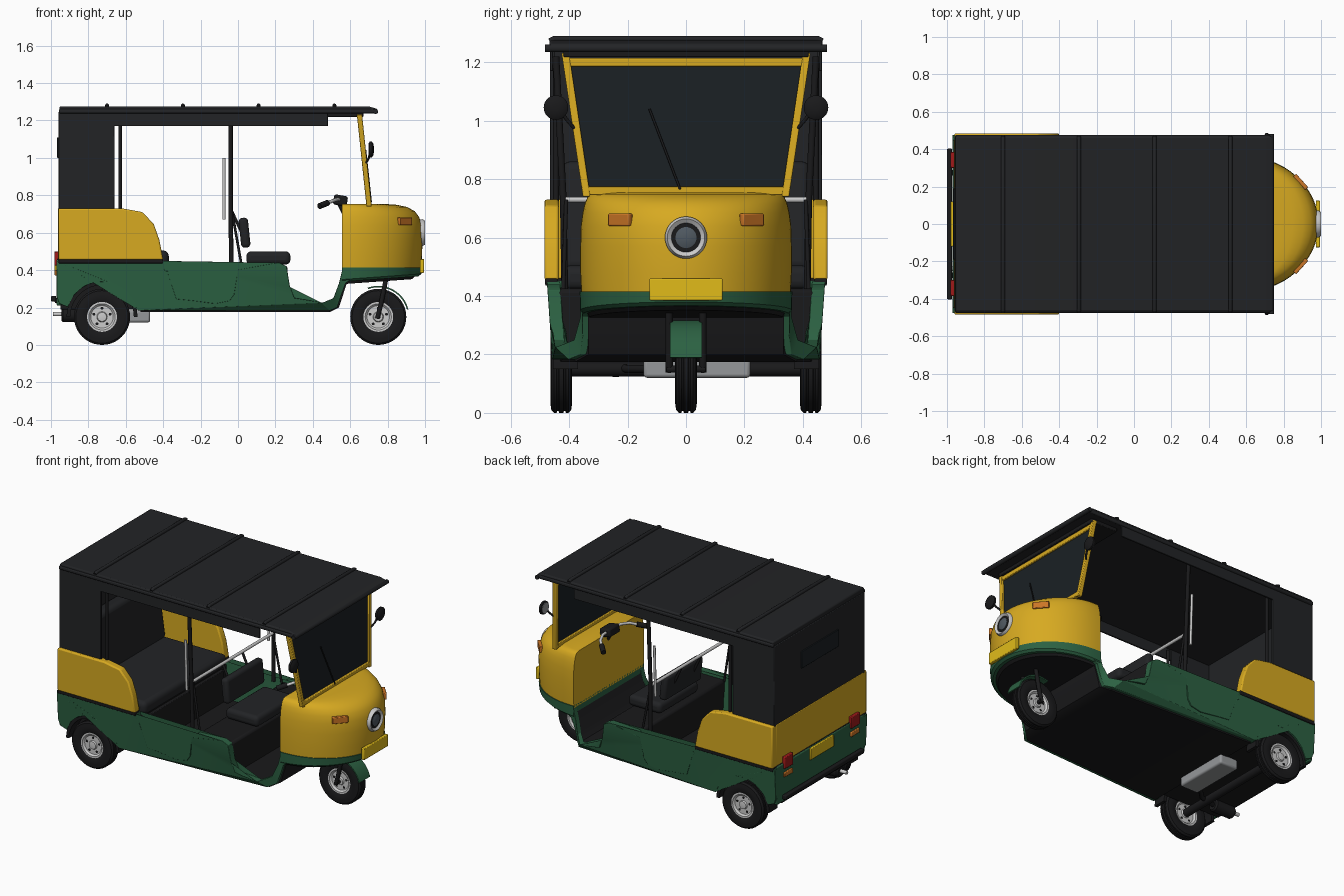
import bpy, bmesh, math
from mathutils import Vector, Matrix

if "Cube" in bpy.data.objects:
    bpy.data.objects.remove(bpy.data.objects["Cube"])

def mat(name, *c):
    m = bpy.data.materials.new(name)
    m.diffuse_color = (*c, 1)
    m.use_nodes = True
    m.node_tree.nodes["Principled BSDF"].inputs["Base Color"].default_value = m.diffuse_color
    return m

GREEN = mat("green_paint", 0.025, 0.12, 0.055)
YELLOW = mat("yellow_paint", 0.68, 0.40, 0.015)
PLATE = mat("plate_yellow", 0.75, 0.50, 0.01)
BLACK = mat("black", 0.010, 0.010, 0.011)
CANVAS = mat("canvas", 0.016, 0.017, 0.019)
GLASS = mat("dark_glass", 0.010, 0.014, 0.017)
CHROME = mat("chrome", 0.7, 0.7, 0.72)
GREY = mat("grey_metal", 0.3, 0.31, 0.32)
RED = mat("red_lens", 0.35, 0.01, 0.01)
ORANGE = mat("orange_lens", 0.6, 0.18, 0.02)

def finish(name, bm, m, bevel=0, segs=2):
    bmesh.ops.recalc_face_normals(bm, faces=bm.faces)
    me = bpy.data.meshes.new(name)
    bm.to_mesh(me)
    bm.free()
    me.materials.append(m)
    ob = bpy.data.objects.new(name, me)
    bpy.context.collection.objects.link(ob)
    if bevel:
        b = ob.modifiers.new("bevel", 'BEVEL')
        b.width, b.segments, b.limit_method = bevel, segs, 'ANGLE'
    return ob

def box(name, x, y, z, m, bevel=0.004, rot=None, segs=2):
    """x, y, z are (min, max) pairs; rot is (axis, degrees) about the centre"""
    bm = bmesh.new()
    bmesh.ops.create_cube(bm, size=1)
    bm.transform(Matrix.Diagonal((x[1]-x[0], y[1]-y[0], z[1]-z[0], 1)))
    if rot:
        bm.transform(Matrix.Rotation(math.radians(rot[1]), 4, rot[0]))
    bm.transform(Matrix.Translation((sum(x)/2, sum(y)/2, sum(z)/2)))
    return finish(name, bm, m, bevel, segs)

def prism(name, pts, y0, y1, m, bevel=0, warp=None):
    """extrude an x-z outline from y0 to y1"""
    bm = bmesh.new()
    a, b = ([bm.verts.new((x, y, z)) for x, z in pts] for y in (y0, y1))
    n = len(pts)
    caps = [bm.faces.new(a), bm.faces.new(b)]
    for i in range(n):
        bm.faces.new((a[i], a[(i+1) % n], b[(i+1) % n], b[i]))
    if warp:
        bmesh.ops.triangulate(bm, faces=caps)
        for v in bm.verts:
            v.co.y = warp(v.co)
    return finish(name, bm, m, bevel)

def loft(name, rings, m, loop=False, bevel=0):
    bm = bmesh.new()
    R = [[bm.verts.new(p) for p in r] for r in rings]
    n = len(R[0])
    for k in range(len(R) if loop else len(R) - 1):
        a, b = R[k], R[(k+1) % len(R)]
        for i in range(n):
            bm.faces.new((a[i], a[(i+1) % n], b[(i+1) % n], b[i]))
    if not loop:
        bm.faces.new(R[0])
        bm.faces.new(R[-1])
    return finish(name, bm, m, bevel)

def lathe(name, c, prof, m, axis='y', loop=False, n=40):
    """prof is (radius, offset along axis)"""
    rings = []
    for r, h in prof:
        cs = [(r*math.cos(t*math.tau/n), r*math.sin(t*math.tau/n)) for t in range(n)]
        rings.append([Vector(c) + Vector((u, h, v) if axis == 'y' else (h, u, v)) for u, v in cs])
    return loft(name, rings, m, loop)

def tube(name, pts, r, m):
    cu = bpy.data.curves.new(name, 'CURVE')
    cu.dimensions, cu.bevel_depth, cu.bevel_resolution, cu.use_fill_caps = '3D', r, 3, True
    sp = cu.splines.new('POLY')
    sp.points.add(len(pts) - 1)
    for p, q in zip(sp.points, pts):
        p.co = (*q, 1)
    cu.materials.append(m)
    ob = bpy.data.objects.new(name, cu)
    bpy.context.collection.objects.link(ob)

def arc(cx, cz, r, a0, a1, n):
    return [(cx + r*math.cos(math.radians(a0+(a1-a0)*i/n)),
             cz + r*math.sin(math.radians(a0+(a1-a0)*i/n))) for i in range(n+1)]

def body_warp(co):
    t = min(max((co.x - 0.42)/0.14, 0), 1)
    y = abs(co.y) - (0.46 - co.z)*0.07
    return math.copysign(y*(1 - 0.24*t*t*(3 - 2*t)), co.y)

# wheels
def wheel(name, x, y, w):
    c = (x, y, 0.15)
    half = [(0.078, w*.8), (0.09, w*.98), (0.118, w), (0.14, w*.92), (0.15, w*.66),
            (0.15, w*.42), (0.143, w*.38), (0.143, w*.24), (0.15, w*.2)]
    lathe(name + "_tyre", c, half + [(r, -h) for r, h in half[::-1]], BLACK, loop=True)
    rim = [(0.012, w*.9), (0.024, w*.85), (0.028, w*.6), (0.06, w*.6), (0.07, w*.88), (0.08, w*.88)]
    lathe(name + "_rim", c, rim + [(r, -h) for r, h in rim[::-1]], CHROME)
    for i, (hx, hz) in enumerate(arc(x, 0.15, 0.046, 18, 306, 4)):
        lathe(f"{name}_rim_hole_{i}", (hx, y, hz), [(0.008, -w*.63), (0.008, w*.63)], BLACK, n=10)

WX = -0.727
wheel("front_wheel", 0.75, 0, 0.037)
for s, side in ((-1, "right"), (1, "left")):
    wheel(side + "_rear_wheel", WX, s*0.427, 0.037)

# under-body: floor, axle, engine, exhaust
prism("floor_pan", [(-0.52, .175), (.49, .175), (.54, .20), (.585, .34), (.585, .40), (.55, .36), (.515, .25),
      (.48, .215), (-.52, .215)], -0.45, 0.45, BLACK, warp=body_warp)
box("rear_underbody", (-.95, -.36), (-.375, .375), (.19, .42), BLACK)
box("rear_seat_base", (-.95, -.38), (-.43, .43), (.345, .43), BLACK)
box("driver_pedestal", (.02, .265), (-.44, .44), (.2, .425), BLACK, 0.015)
lathe("rear_axle", (WX, 0, .15), [(.025, -.41), (.025, .41)], BLACK)
box("engine_casing", (-.6, -.47), (-.145, .22), (.12, .185), GREY, 0.012, segs=3)
lathe("muffler", (-.87, -.24, .16), [(.03, -.075), (.038, -.065), (.038, .065), (.03, .075)], BLACK, 'x')
tube("exhaust_tip", [(-.93, -.24, .165), (-.99, -.24, .165)], .012, CHROME)
tube("exhaust_pipe", [(-.81, -.24, .16), (-.68, -.2, .15), (-.58, -.1, .15)], .014, BLACK)

# green lower sides, yellow rear quarters, wheel wells
outline = [(-.97, .45), (-.40, .45), (-.395, .40), (-.37, .385), (-.352, .31), (-.33, .245), (-.25, .237), (-.12, .22),
           (-.045, .235), (-.02, .27), (0, .40), (.03, .43), (.22, .44), (.26, .42), (.278, .31), (.30, .25),
           (.36, .24), (.45, .225), (.51, .25), (.54, .33), (.56, .41), (.62, .41), (.60, .345), (.575, .33),
           (.55, .26), (.53, .20), (.49, .183), (-.53, .183)]
outline += arc(WX, .15, .19, 12, 164, 14) + [(-.955, .22), (-.97, .26)]
quarter = [(-.96, .455), (-.96, .73), (-.62, .73), (-.51, .71), (-.45, .645), (-.42, .56), (-.40, .455)]
well = arc(WX, .15, .19, 0, 180, 18) + arc(WX, .15, .17, 180, 0, 18)
for s, side in ((-1, "right"), (1, "left")):
    prism(side + "_lower_side", outline, s*.432, s*.477, GREEN, 0.006, body_warp)
    prism(side + "_rear_quarter", quarter, s*.435, s*.485, YELLOW, 0.008)
    box(side + "_trim_strip", (-.96, -.40), sorted((s*.44, s*.482)), (.436, .46), BLACK)
    prism(side + "_wheel_well", well, s*.37, s*.455, BLACK)

# tail
box("tail_lower", (-.97, -.94), (-.45, .45), (.21, .46), GREEN, .008)
box("tail_upper", (-.962, -.935), (-.45, .45), (.46, .73), YELLOW)
box("tail_strip", (-.965, -.94), (-.45, .45), (.445, .463), BLACK)
box("rear_bumper", (-1, -.972), (-.403, .403), (.232, .262), BLACK, .006)
box("rear_plate", (-.98, -.965), (-.12, .12), (.38, .455), PLATE)
for s in (-1, 1):
    box("tail_light", (-.982, -.96), sorted((s*.30, s*.385)), (.425, .50), RED)
    box("rear_indicator", (-.98, -.96), sorted((s*.30, s*.385)), (.37, .4), ORANGE)
    box("bumper_bracket", (-.98, -.94), sorted((s*.26, s*.29)), (.225, .25), BLACK)

# nose cowl
def nose_ring(z, w, xf, rise=0):
    pts = [(.555, -w), (.58, -w)]
    pts += [(.58 + (xf-.58)*math.cos(t), w*math.sin(t)) for t in
            (math.radians(-90 + 180*i/32) for i in range(1, 32))]
    pts += [(.58, w), (.555, w)]
    return [(x, y, z + rise*(x-.56)/.42) for x, y in pts]

loft("nose_cowl", [nose_ring(*r) for r in ((.40, .358, .978), (.48, .362, .984), (.57, .362, .987), (.64, .360, .983),
     (.685, .354, .968), (.715, .347, .945), (.737, .338, .905), (.749, .326, .85), (.754, .305, .78))], YELLOW)
loft("nose_band", [nose_ring(.338, .35, .965, .03), nose_ring(.35, .362, .98, .03),
                   nose_ring(.415, .364, .985)], GREEN)
loft("nose_underside", [nose_ring(.325, .33, .93, .03), nose_ring(.345, .342, .955, .03)], BLACK)
lathe("headlight_bezel", (.982, 0, .6), [(.05, -.04), (.07, -.04), (.072, .004), (.064, .018), (.05, .008)],
      CHROME, 'x', True)
lathe("headlight_bowl", (.982, 0, .6), [(.053, -.03), (.053, .007)], BLACK, 'x')
lathe("headlight_lens", (.982, 0, .6), [(.036, -.02), (.036, .009), (.02, .015), (.005, .016)],
      mat("lens", .08, .1, .12), 'x')
box("front_plate", (.972, .994), (-.125, .125), (.385, .46), PLATE)
for s in (-1, 1):
    box("front_indicator", (.88, .902), (s*.225-.048, s*.225+.048), (.64, .682), ORANGE, rot=('Z', s*42))

# front fork and mudguard
prism("front_mudguard", arc(.75, .15, .166, 14, 110, 12) + arc(.75, .15, .158, 110, 14, 12), -.055, .055, GREEN)
for s in (-1, 1):
    tube("fork_leg", [(.745, s*.058, .14), (.765, s*.058, .22), (.795, s*.058, .37)], .013, BLACK)
lathe("front_axle", (.75, 0, .15), [(.012, -.066), (.012, .066)], BLACK, n=16)

# windscreen, wiper, mirrors
def screen_x(z):
    return .70 - (z - .75)*.105
corners = [(.34, .755), (.408, 1.215)]
bm = bmesh.new()
for y, z in (corners[0], corners[1], (-.408, 1.215), (-.34, .755)):
    bm.verts.new((screen_x(z), y, z))
face = bm.faces.new(bm.verts)
bmesh.ops.solidify(bm, geom=[face], thickness=.006)
finish("windscreen", bm, GLASS)
for y, z in ((.345, .76), (.40, 1.2)):
    box("screen_rail", (screen_x(z)-.013, screen_x(z)+.013), (-y, y), (z-.014, z+.014), YELLOW)
for s, side in ((-1, "right"), (1, "left")):
    rings = []
    for y, z in ((.34, .74), (.413, 1.232)):
        rings.append([(screen_x(z)+dx, s*y+dy, z) for dx, dy in ((-.014, -.013), (.014, -.013), (.014, .013), (-.014, .013))])
    loft(side + "_screen_post", rings, YELLOW, bevel=.004)
    tube(side + "_mirror_arm", [(.68, s*.375, .965), (.70, s*.405, 1.0), (.708, s*.44, 1.045)], .006, BLACK)
    lathe(side + "_mirror", (.712, s*.445, 1.045), [(.033, -.013), (.042, -.008), (.042, .004), (.03, .012), (.01, .015)],
          BLACK, 'x')
    lathe(side + "_mirror_glass", (.712, s*.445, 1.045), [(.034, -.015), (.034, -.01)], GREY, 'x')
tube("wiper", [(.712, -.02, .765), (.682, -.125, 1.04)], .004, BLACK)

# handlebar
box("handlebar_cluster", (.51, .585), (-.055, .055), (.745, .80), BLACK, .012, ('Y', 10))
tube("steering_column", [(.55, 0, .76), (.60, 0, .66)], .022, BLACK)
for s in (-1, 1):
    tube("handlebar", [(.545, 0, .775), (.535, s*.09, .78), (.51, s*.15, .772), (.47, s*.19, .755)], .009, CHROME)
    tube("handle_grip", [(.48, s*.18, .76), (.435, s*.225, .742)], .016, BLACK)

# seats
box("driver_seat", (.045, .28), (-.2, .2), (.43, .50), CANVAS, .025, segs=4)
box("driver_backrest", (.01, .06), (-.19, .19), (.52, .68), CANVAS, .02, ('Y', -6), 4)
box("passenger_seat", (-.88, -.37), (-.425, .425), (.42, .505), CANVAS, .03, segs=4)
box("passenger_backrest", (-.93, -.83), (-.425, .425), (.48, .86), CANVAS, .03, ('Y', -8), 4)

# posts and grab rails
for s, side in ((-1, "right"), (1, "left")):
    tube(side + "_centre_post", [(-.04, s*.445, 1.22), (-.04, s*.42, .73), (-.035, s*.415, .42)], .012, BLACK)
    tube(side + "_centre_brace", [(-.035, s*.41, .73), (.02, s*.42, .42)], .007, BLACK)
    tube(side + "_rear_post", [(-.63, s*.445, .70), (-.63, s*.445, 1.22)], .010, BLACK)
    tube(side + "_grab_handle", [(-.075, s*.42, .67), (-.075, s*.432, 1.0)], .008, CHROME)
    tube("backrest_support", [(-.04, s*.1, .73), (.02, s*.1, .60)], .008, BLACK)
tube("grab_rail", [(-.04, -.42, .73), (-.04, .42, .73)], .010, CHROME)

# canopy
prism("roof", [(-.955, 1.24), (-.955, 1.275), (.70, 1.275), (.745, 1.262), (.75, 1.238), (.70, 1.24)],
      -.468, .468, CANVAS, .008)
tube("roof_front_roll", [(.735, -.482, 1.248), (.735, .482, 1.248)], .014, CANVAS)
for x in (-.70, -.295, .11, .515):
    tube("roof_bow", [(x, -.467, 1.272), (x, -.45, 1.28), (x, .45, 1.28), (x, .467, 1.272)], .011, CANVAS)
for s, side in ((-1, "right"), (1, "left")):
    box(side + "_valance", (-.95, .48), sorted((s*.455, s*.465)), (1.17, 1.245), CANVAS, .002)
    box(side + "_roof_roll", (-.958, .73), sorted((s*.455, s*.475)), (1.238, 1.262), CANVAS, .008)
    box(side + "_canopy_side", (-.955, -.66), sorted((s*.45, s*.465)), (.70, 1.24), CANVAS, .003)
box("screen_header", (.48, .67), (-.42, .42), (1.218, 1.243), BLACK)
box("canopy_back", (-.96, -.945), (-.463, .463), (.70, 1.245), CANVAS, .004)
box("rear_window", (-.967, -.95), (-.19, .19), (1.0, 1.11), GLASS, .003)

# smooth curved surfaces, keep edges crisp
for ob in bpy.context.scene.objects:
    ob.select_set(ob.type == 'MESH')
    if ob.type == 'MESH':
        bpy.context.view_layer.objects.active = ob
bpy.ops.object.shade_smooth_by_angle(angle=math.radians(35))
